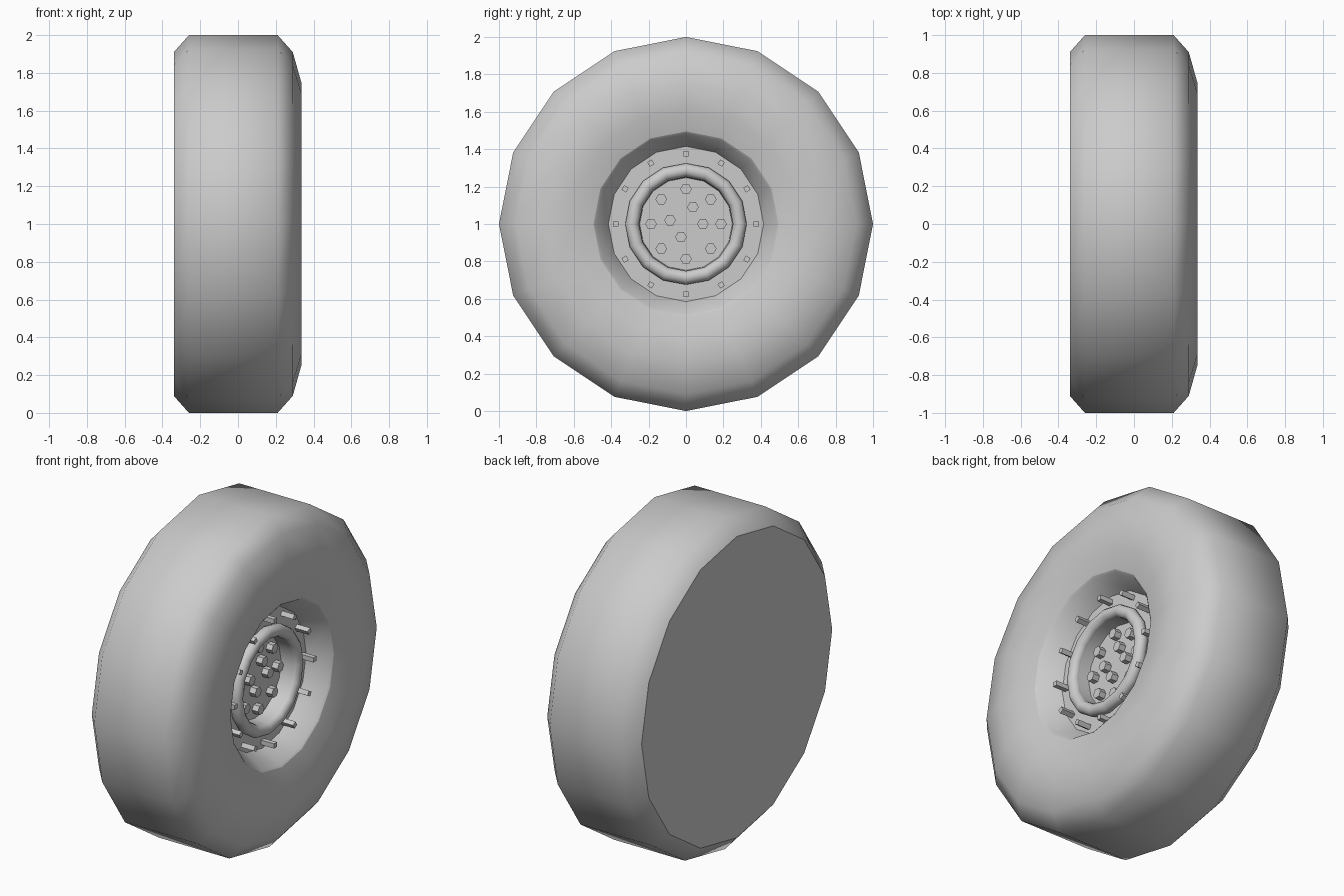
import bpy, bmesh, math
from mathutils import Matrix, Vector

cube = bpy.data.objects.get("Cube")
if cube:
    bpy.data.objects.remove(cube, do_unlink=True)

grey = bpy.data.materials.new("plain grey")
grey.use_nodes = True
colour = (0.6, 0.6, 0.6, 1)
grey.diffuse_color = colour
grey.node_tree.nodes["Principled BSDF"].inputs["Base Color"].default_value = colour

SIDES = 16
CENTRE = Vector((0, 0, 1))
AXLE = Matrix.Rotation(math.pi / 2, 4, 'Y')  # turns local z to the axle, +x


def finish(name, bm, smooth_angle=None):
    mesh = bpy.data.meshes.new(name)
    bm.to_mesh(mesh)
    bm.free()
    mesh.materials.append(grey)
    obj = bpy.data.objects.new(name, mesh)
    bpy.context.collection.objects.link(obj)
    if smooth_angle:
        bpy.ops.object.select_all(action='DESELECT')
        obj.select_set(True)
        bpy.context.view_layer.objects.active = obj
        bpy.ops.object.shade_smooth_by_angle(angle=math.radians(smooth_angle))
    return obj


def revolve(name, profile, smooth_angle, closed=False):
    """Turn (x, radius) points about the axle, listed from back to front."""
    bm = bmesh.new()
    rings = []
    for x, r in profile:
        turns = [2 * math.pi * i / SIDES for i in range(SIDES)]
        rings.append([bm.verts.new((x, r * math.sin(a), 1 + r * math.cos(a))) for a in turns])
    pairs = list(zip(rings, rings[1:]))
    if closed:
        pairs.append((rings[-1], rings[0]))
    for back, front in pairs:
        for i in range(SIDES):
            j = (i + 1) % SIDES
            bm.faces.new((back[i], front[i], front[j], back[j]))
    return finish(name, bm, smooth_angle)


def disc(name, x, radius, facing):
    bm = bmesh.new()
    verts = [bm.verts.new((x, radius * math.sin(a), 1 + radius * math.cos(a)))
             for a in (-facing * 2 * math.pi * i / SIDES for i in range(SIDES))]
    bm.faces.new(verts)
    return finish(name, bm)


def stud(name, y, z, base, length, radius, sides, spin=0):
    """Prism standing out along the axle."""
    bm = bmesh.new()
    place = Matrix.Translation(CENTRE + Vector((base + length / 2, y, z)))
    bmesh.ops.create_cone(bm, cap_ends=True, segments=sides, radius1=radius, radius2=radius,
                          depth=length, matrix=place @ Matrix.Rotation(spin, 4, 'X') @ AXLE)
    return finish(name, bm)


# Tyre with rounded shoulders and a dished outer wall
revolve("tyre", [(-0.34, 0.91), (-0.26, 1.0), (0.21, 1.0), (0.29, 0.91), (0.335, 0.75),
                 (0.325, 0.61), (0.295, 0.495)], 60)
disc("tyre_back", -0.34, 0.91, -1)

# Recessed rim, flange and hub floor
revolve("rim_wall", [(0.295, 0.495), (0.285, 0.482), (0.165, 0.415)], 35)
revolve("rim_flange", [(0.165, 0.415), (0.165, 0.28)], 30)
revolve("hub_wall", [(0.19, 0.252), (0.115, 0.248)], 30)
disc("hub_floor", 0.115, 0.25, 1)

# Raised round ring on the flange
tube = [(0.19 + 0.037 * math.cos(a), 0.288 + 0.037 * math.sin(a))
        for a in (-2 * math.pi * i / 12 for i in range(12))]
revolve("hub_ring", tube[::-1], 60, closed=True).data.flip_normals()

# Square studs around the flange
for i in range(12):
    a = 2 * math.pi * i / 12
    stud(f"flange_stud_{i + 1}", 0.376 * math.cos(a), 0.376 * math.sin(a),
         0.165, 0.085, 0.02, 4, a + math.pi / 4)

# Hexagonal nuts on the hub floor: a ring of eight and four near the middle
spots = [(0.187 * math.cos(math.pi * i / 4), 0.187 * math.sin(math.pi * i / 4)) for i in range(8)]
spots += [(0.037, 0.09), (-0.085, 0.02), (0.09, 0.0), (-0.027, -0.07)]
for i, (y, z) in enumerate(spots):
    stud(f"hub_nut_{i + 1}", y, z, 0.115, 0.04, 0.031, 6)
